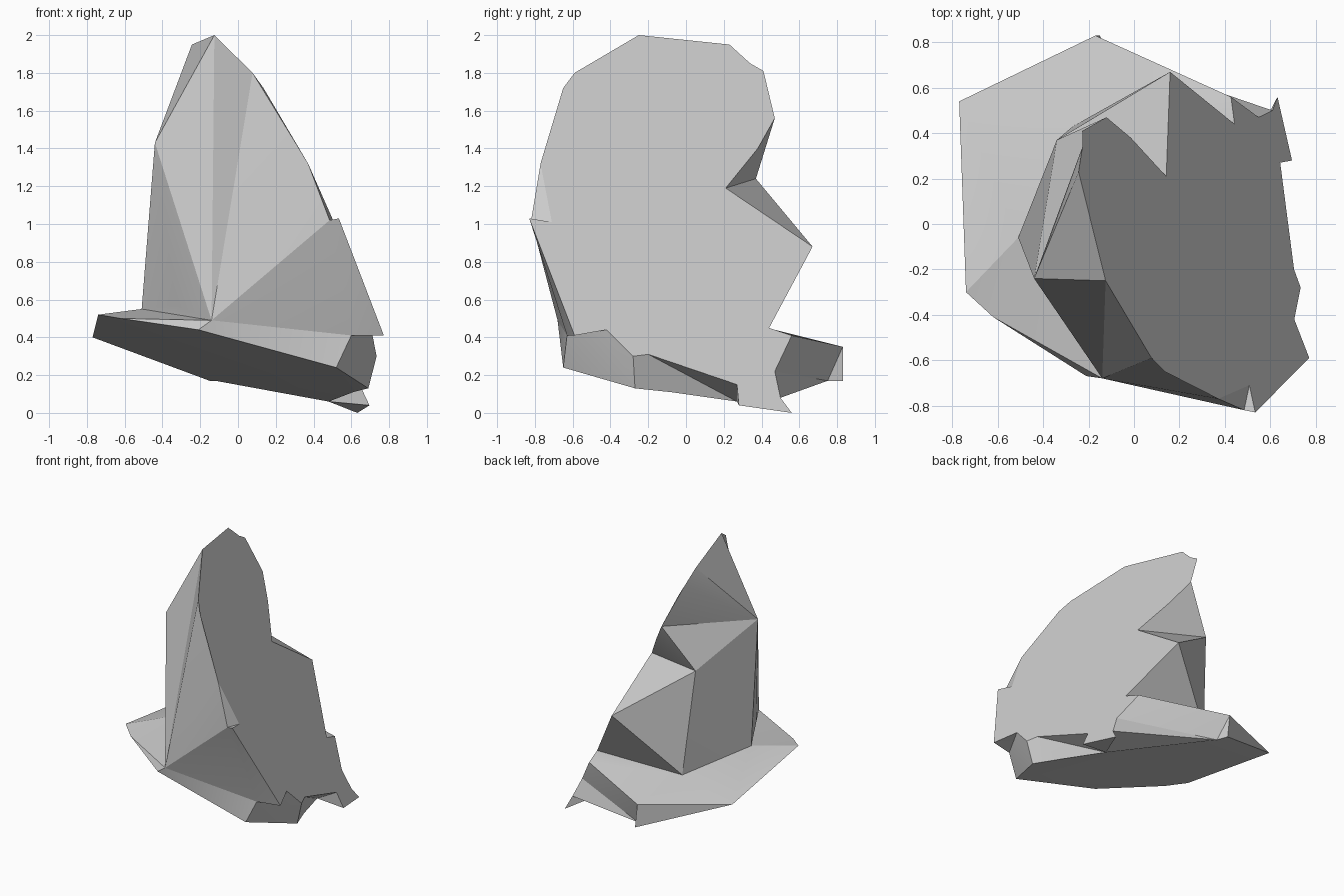
import bpy
import bmesh
import math

cube = bpy.data.objects.get("Cube")
if cube:
    bpy.data.objects.remove(cube, do_unlink=True)

stone = bpy.data.materials.new("grey_stone")
stone.use_nodes = True
grey = (0.6, 0.6, 0.6, 1)
stone.diffuse_color = grey
stone.node_tree.nodes["Principled BSDF"].inputs["Base Color"].default_value = grey


def cleft(y, z):
    """Point on the single flat plane that splits the rock."""
    return (0.8 - 0.5 * z - 0.3 * y, y, z)


# Corners on the flat split face
corners = dict(
    peak=cleft(-.25, 2), crest=cleft(.23, 1.95), crest_mid=cleft(.34, 1.85),
    crest_end=cleft(.41, 1.81), nape=cleft(.47, 1.56),
    notch_top=cleft(.38, 1.4), notch=cleft(.21, 1.19),
    spur=cleft(.67, .88), heel=cleft(.44, .45),
    toe=cleft(-.42, .44), corner=cleft(-.59, .41),
    chin=cleft(-.83, 1.03), ledge=cleft(-.71, 1.01), cheek=cleft(-.77, 1.32),
    brow=cleft(-.65, 1.72), brow_top=cleft(-.59, 1.8),
    slab_back=cleft(.56, .41), slab_in=cleft(.47, .22), slab_low=cleft(.5, .08),
    tail=cleft(.56, 0), tail_front=cleft(.28, .04), rim_back=cleft(.27, .15),
    rim_mid=cleft(-.2, .31), rim_front=cleft(-.28, .3),
)

# Corners of the spire's rough sides and its feet
corners.update(
    ridge=(-.44, -.24, 1.43), shoulder=(-.34, .37, 1.24), back_foot=(-.27, .43, .45),
    side_foot=(-.51, -.06, .55), hump=(-.33, -.38, .57), front_foot=(-.14, -.68, .49),
    lip=(.6, -.63, .41), chin_in=(.485, -.82, 1.02),
)

# Corners of the slab's outer edge and underside
corners.update(
    left_front=(-.74, -.3, .52), left_back=(-.77, .54, .4), back_top=(-.17, .83, .35),
    back_low=(-.15, .83, .17), under_back=(-.12, .75, .17), under_tail=(.48, .27, .06),
    under_mid=(.61, -.08, .11), under_side=(.69, -.27, .13), under_front=(.52, -.65, .24),
    front_edge=(-.21, -.67, .44), front_left=(-.62, -.41, .5),
)


def build_part(name, faces):
    """Make a closed faceted solid from faces listed by corner name."""
    bm = bmesh.new()
    made = {}
    for face in faces:
        loop = []
        for key in face.split():
            if key not in made:
                made[key] = bm.verts.new(corners[key])
            loop.append(made[key])
        bm.faces.new(loop)
    bmesh.ops.recalc_face_normals(bm, faces=bm.faces)
    bmesh.ops.triangulate(bm, faces=bm.faces, ngon_method='EAR_CLIP')
    mesh = bpy.data.meshes.new(name)
    bm.to_mesh(mesh)
    bm.free()
    mesh.materials.append(stone)
    obj = bpy.data.objects.new(name, mesh)
    bpy.context.collection.objects.link(obj)
    bpy.ops.object.select_all(action='DESELECT')
    obj.select_set(True)
    bpy.context.view_layer.objects.active = obj
    bpy.ops.object.shade_smooth_by_angle(angle=math.radians(20))
    return obj


# Shared seam between spire and slab
seam = "back_foot side_foot hump front_foot lip corner toe heel"

# Leaning spire with a flat split face and a notched back
build_part("rock_spire", [
    "peak crest crest_mid crest_end nape notch_top notch spur heel toe corner "
    "chin ledge cheek brow brow_top",
    "peak crest ridge",
    "crest crest_mid crest_end nape ridge",
    "nape shoulder ridge",
    "shoulder back_foot side_foot ridge",
    "nape notch_top shoulder",
    "notch_top notch shoulder",
    "notch spur shoulder",
    "spur back_foot shoulder",
    "spur heel back_foot",
    "ridge side_foot hump",
    "ridge hump front_foot",
    "ridge front_foot chin_in cheek brow brow_top peak",
    "front_foot lip corner chin chin_in",
    "cheek chin_in ledge",
    "chin_in chin ledge",
    seam,
])

# Tilted slab with a thin left edge and a broken tail
build_part("rock_slab", [
    "heel slab_back slab_in slab_low tail tail_front rim_back rim_mid rim_front toe",
    "left_front left_back back_low under_back slab_low under_tail under_mid "
    "under_side under_front front_edge front_left",
    "slab_low tail under_tail",
    "tail tail_front under_tail",
    "tail_front rim_back under_tail",
    "rim_back rim_mid rim_front under_side under_mid under_tail",
    "rim_front toe corner lip under_front under_side",
    "lip under_front front_edge front_foot",
    "left_front front_left front_edge front_foot hump side_foot",
    "left_front side_foot back_foot left_back",
    "left_back back_foot back_top",
    "back_foot heel slab_back back_top",
    "back_top back_low left_back",
    "back_top under_back back_low",
    "slab_back slab_in slab_low under_back back_top",
    seam,
])
